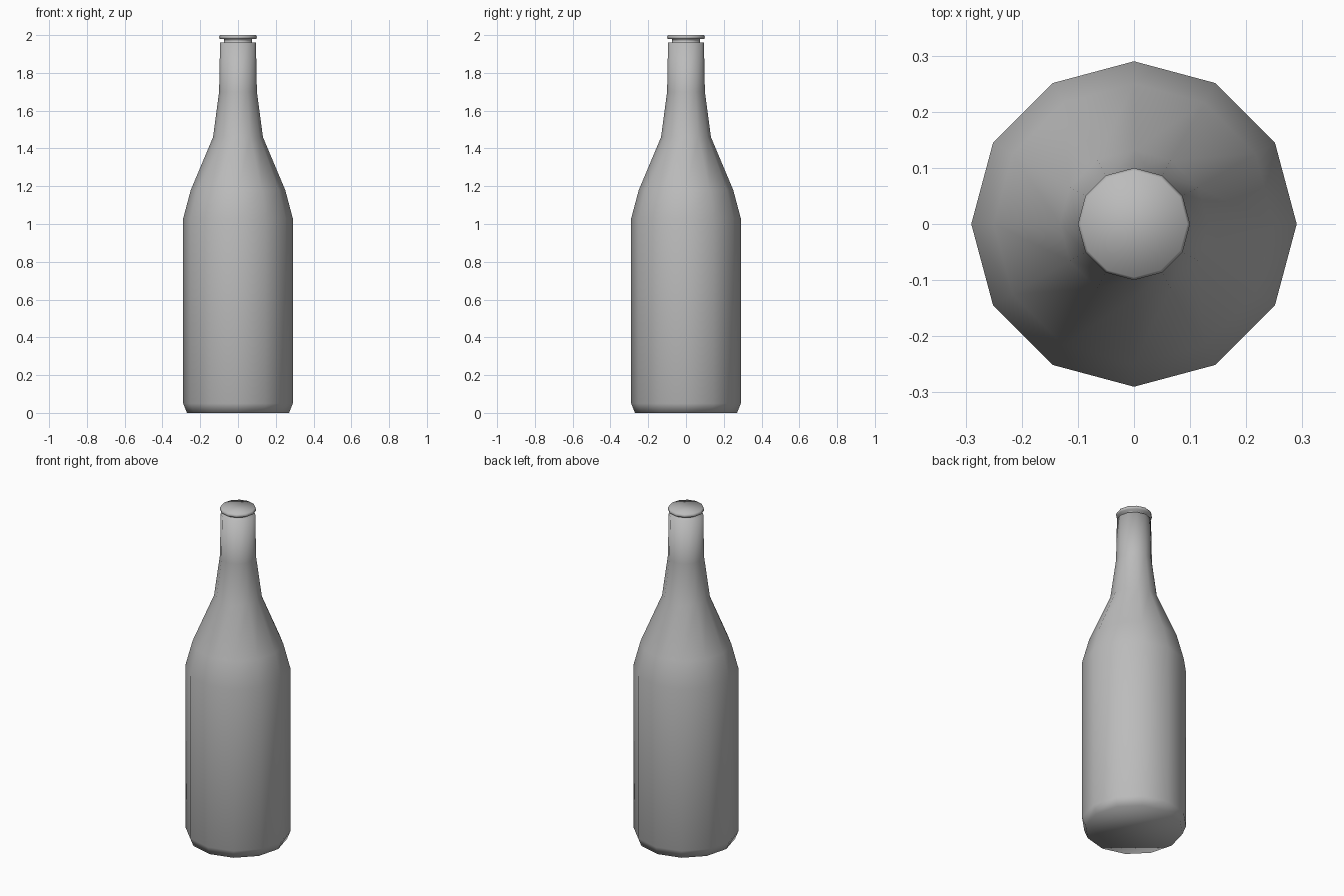
import bpy
import bmesh
from math import cos, sin, tau

if "Cube" in bpy.data.objects:
    bpy.data.objects.remove(bpy.data.objects["Cube"], do_unlink=True)

SIDES = 12

glass = bpy.data.materials.new("plain_grey")
glass.use_nodes = True
GREY = (0.5, 0.5, 0.5, 1.0)
glass.diffuse_color = GREY
glass.node_tree.nodes["Principled BSDF"].inputs["Base Color"].default_value = GREY


def lathe(name, profile):
    """Turn a (radius, height) profile into a closed, smooth shaded body."""
    bm = bmesh.new()
    rings = [[bm.verts.new((r * cos(tau * i / SIDES), r * sin(tau * i / SIDES), z))
              for i in range(SIDES)] for r, z in profile]
    for low, high in zip(rings, rings[1:]):
        for i in range(SIDES):
            j = (i + 1) % SIDES
            bm.faces.new((low[i], low[j], high[j], high[i]))
    bm.faces.new(rings[0][::-1])
    bm.faces.new(rings[-1])
    for face in bm.faces:
        face.smooth = True
    mesh = bpy.data.meshes.new(name)
    bm.to_mesh(mesh)
    bm.free()
    mesh.materials.append(glass)
    obj = bpy.data.objects.new(name, mesh)
    bpy.context.collection.objects.link(obj)
    return obj


# Base, body, shoulder, neck, groove and lip in one profile
lathe("bottle", [
    (0.27, 0.0), (0.29, 0.05), (0.29, 1.03), (0.25, 1.18),
    (0.132, 1.46), (0.1, 1.7), (0.095, 1.96),
    (0.075, 1.96), (0.075, 1.98),
    (0.098, 1.98), (0.1, 1.99), (0.095, 2.0),
])
